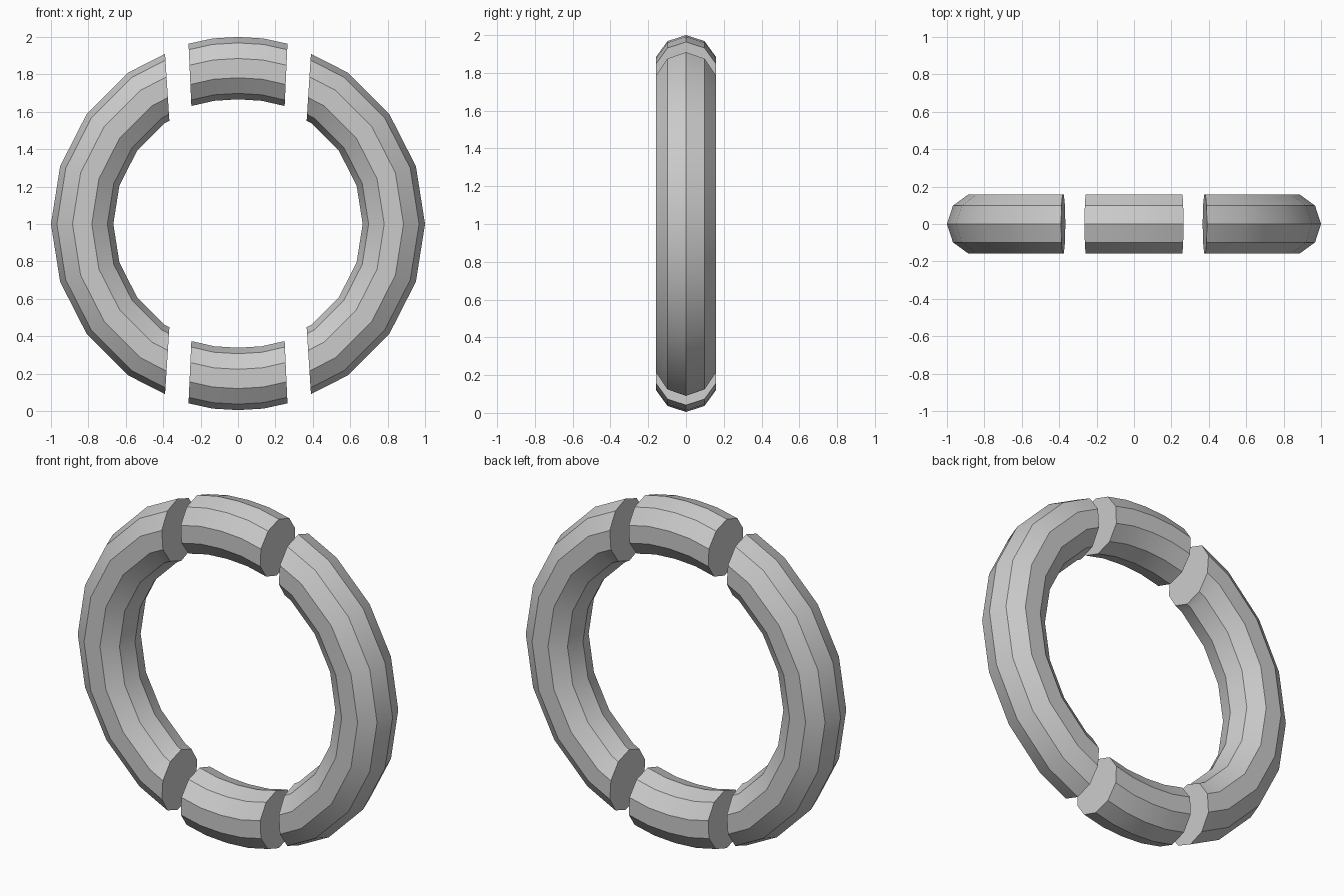
import bpy, bmesh, math
from mathutils import Vector

if "Cube" in bpy.data.objects:
    bpy.data.objects.remove(bpy.data.objects["Cube"])

R, r = 0.8333, 0.1667      # ring radius, tube radius
SIDES = 10                 # tube cross-section sides


def sweep(name, stations):
    """Tube through (x, z, radial angle) stations, capped at both ends."""
    bm = bmesh.new()
    rings = []
    for x, z, a in stations:
        ring = []
        for i in range(SIDES):
            t = 2 * math.pi * i / SIDES
            d = r * math.cos(t)
            ring.append(bm.verts.new((x + d * math.cos(a), r * math.sin(t), z + d * math.sin(a))))
        rings.append(ring)
    for A, B in zip(rings, rings[1:]):
        for i in range(SIDES):
            j = (i + 1) % SIDES
            bm.faces.new((A[i], A[j], B[j], B[i]))
    bm.faces.new(rings[0])
    bm.faces.new(rings[-1])
    return bm


def finish(name, bm):
    bmesh.ops.recalc_face_normals(bm, faces=bm.faces)
    me = bpy.data.meshes.new(name)
    bm.to_mesh(me)
    bm.free()
    ob = bpy.data.objects.new(name, me)
    bpy.context.collection.objects.link(ob)
    bpy.context.view_layer.objects.active = ob
    ob.select_set(True)
    bpy.ops.object.shade_smooth_by_angle(angle=math.radians(30))
    ob.select_set(False)


# Long side arcs, trimmed by slightly slanted planes top and bottom
for name, s in (("right_arc", 1), ("left_arc", -1)):
    pts = []
    for k in range(-5, 6):
        a = math.radians(18 * k)
        if s < 0:
            a = math.pi - a
        pts.append((R * math.cos(a), 1 + R * math.sin(a), a))
    bm = sweep(name, pts)
    for v in (1, -1):
        # the plane only trims its own half, so split the ring at its middle row
        geom = [f for f in bm.faces if (f.calc_center_median().z - 1) * v > 0.3]
        geom += list({e for f in geom for e in f.edges}) + list({q for f in geom for q in f.verts})
        bmesh.ops.bisect_plane(bm, geom=geom, plane_co=(s * 0.39, 0, 1 + v * 0.91),
                               plane_no=Vector((-s * 0.358, 0, v * 0.023)), clear_outer=True)
        bmesh.ops.holes_fill(bm, edges=[e for e in bm.edges if e.is_boundary], sides=0)
    finish(name, bm)

# Short gently bent segments at top and bottom
for name, v, lift in (("top_segment", 1, 0), ("bottom_segment", -1, 0.005)):
    pts = []
    for x, drop, tilt in ((-0.257, 0.036, -2.6), (-0.132, 0.008, -1.3), (0, 0, 0),
                          (0.132, 0.008, 1.3), (0.257, 0.036, 2.6)):
        a = v * math.radians(90 - tilt)
        pts.append((x, 1 + v * (R - drop) + lift, a))
    finish(name, sweep(name, pts))
